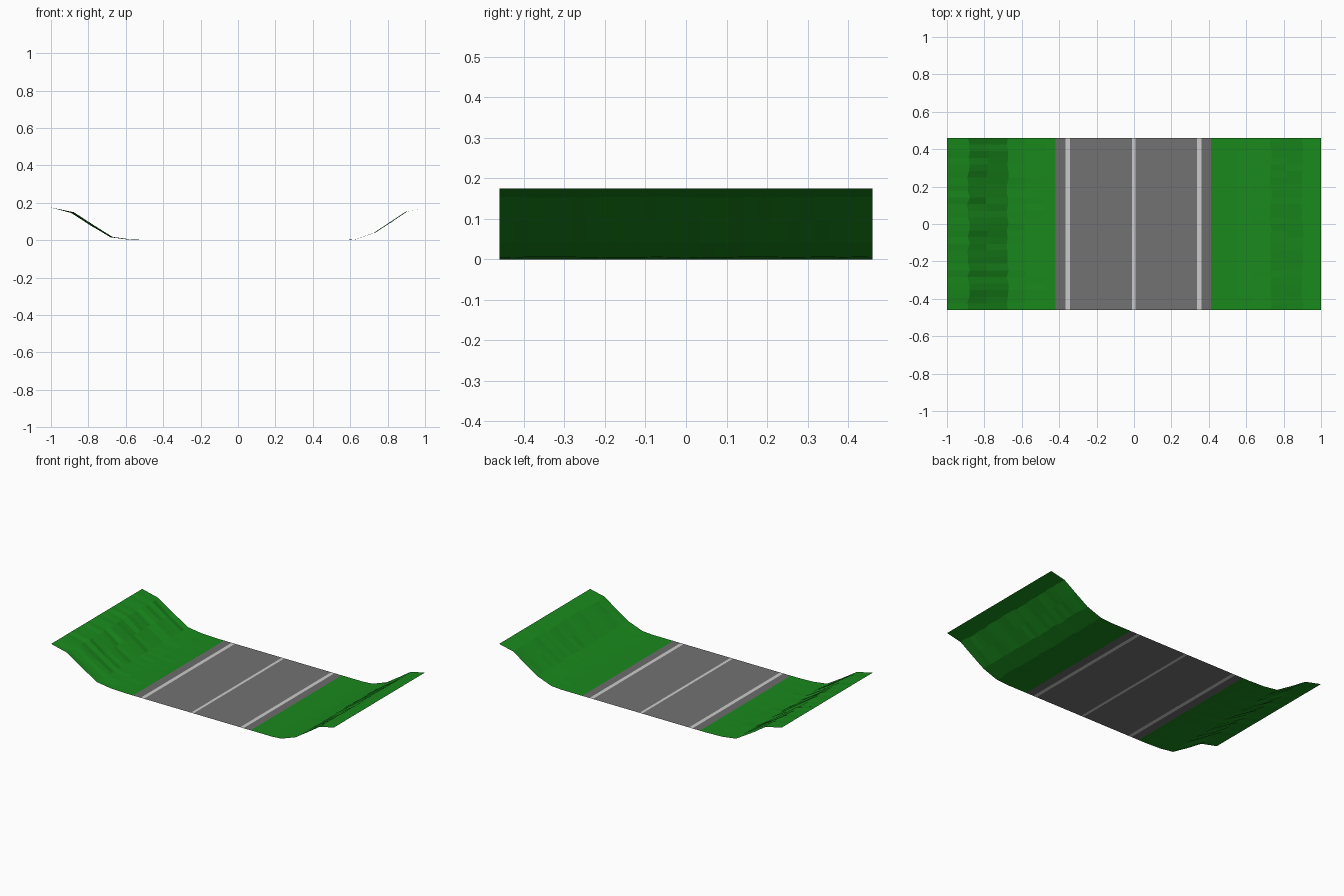
import bpy, bmesh, random

if "Cube" in bpy.data.objects:
    bpy.data.objects.remove(bpy.data.objects["Cube"])

random.seed(4)
HALF = 0.46   # half length of the road section


def material(name, rgb):
    m = bpy.data.materials.new(name)
    m.diffuse_color = (*rgb, 1)
    m.use_nodes = True
    m.node_tree.nodes["Principled BSDF"].inputs["Base Color"].default_value = m.diffuse_color
    return m


GRASS = material("grass_green", (0.01, 0.25, 0.012))
ASPHALT = material("asphalt_grey", (0.17, 0.17, 0.17))
SHOULDER = material("shoulder_grey", (0.155, 0.15, 0.155))
PAINT = material("line_paint", (0.55, 0.55, 0.55))


def sheet(name, profile, mat, rows=1):
    """Sweep (x, z, roughness) points along y; the two end rows stay clean."""
    bm = bmesh.new()
    grid = []
    for j in range(rows + 1):
        y = -HALF + 2 * HALF * j / rows
        inner = 0 < j < rows
        row = []
        for x, z, rough in profile:
            d = random.uniform(-rough, rough) if inner else 0
            row.append(bm.verts.new((x + d, y, max(z + d * 0.25, 0))))
        grid.append(row)
    for a, b in zip(grid, grid[1:]):
        for i in range(len(profile) - 1):
            bm.faces.new((a[i], a[i + 1], b[i + 1], b[i]))
    me = bpy.data.meshes.new(name)
    bm.to_mesh(me)
    bm.free()
    me.materials.append(mat)
    ob = bpy.data.objects.new(name, me)
    bpy.context.collection.objects.link(ob)
    return ob


# Flat strips across the carriageway, laid edge to edge
edges = [-0.42, -0.367, -0.343, -0.011, 0.007, 0.337, 0.361, 0.412]
strips = [("left_shoulder", SHOULDER), ("left_edge_line", PAINT),
          ("left_lane", ASPHALT), ("centre_line", PAINT),
          ("right_lane", ASPHALT), ("right_edge_line", PAINT),
          ("right_shoulder", SHOULDER)]
for (name, mat), x0, x1 in zip(strips, edges, edges[1:]):
    sheet(name, [(x0, 0, 0), (x1, 0, 0)], mat)

# Uneven grass banks rising on both sides
sheet("left_bank", [(-1, 0.175, 0), (-0.885, 0.148, 0.008), (-0.785, 0.083, 0.008),
                    (-0.675, 0.017, 0.006), (-0.58, 0.004, 0.004),
                    (-0.47, 0, 0), (-0.42, 0, 0)], GRASS, 26)
sheet("right_bank", [(0.412, 0, 0), (0.56, 0, 0), (0.63, 0.005, 0.005),
                     (0.73, 0.041, 0.006), (0.815, 0.096, 0.007),
                     (0.9, 0.153, 0.006), (1, 0.175, 0)], GRASS, 26)
